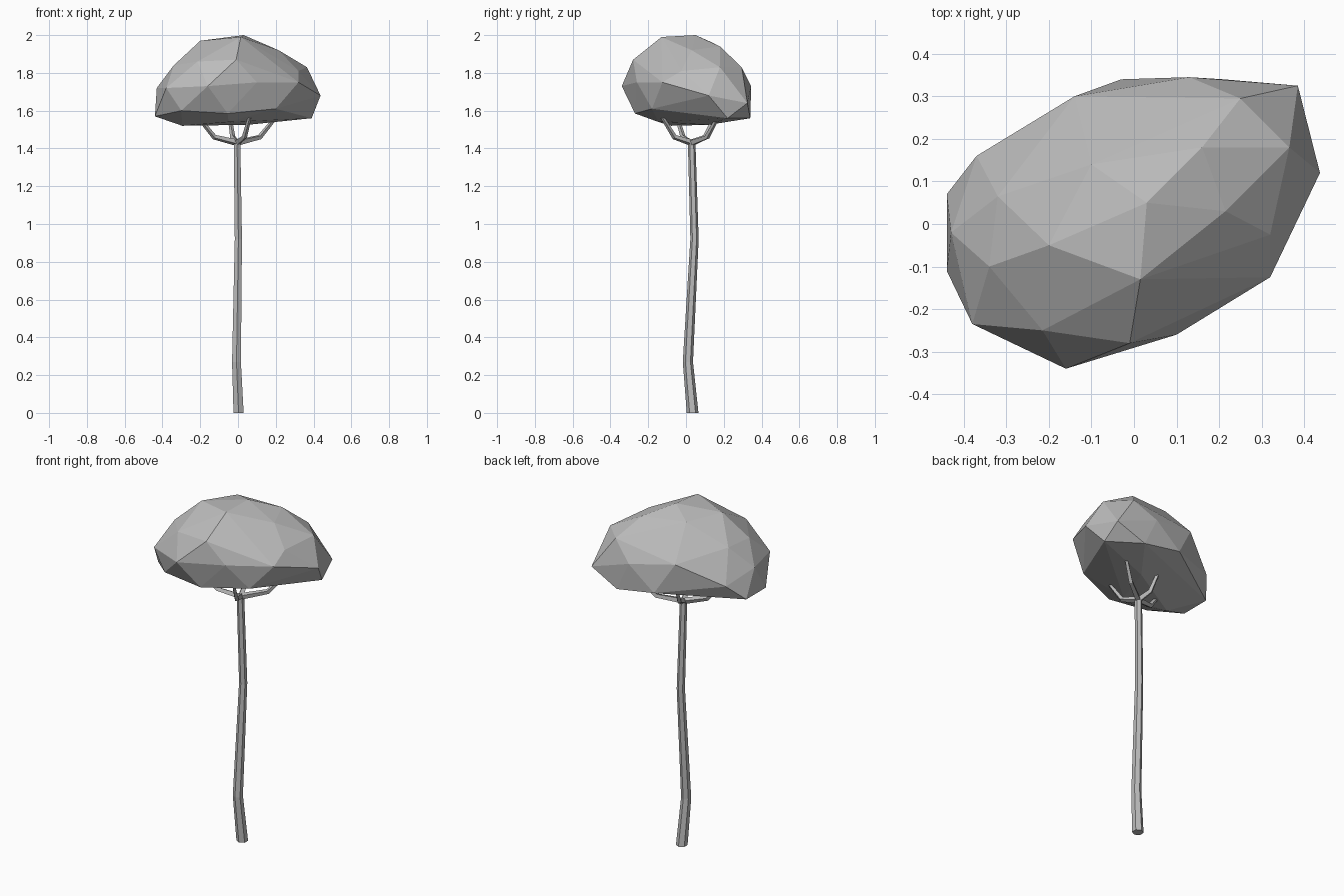
import bpy
import bmesh
from mathutils import Vector

default_cube = bpy.data.objects.get("Cube")
if default_cube:
    bpy.data.objects.remove(default_cube, do_unlink=True)


def make_material(name, colour):
    material = bpy.data.materials.new(name)
    material.use_nodes = True
    material.diffuse_color = colour
    shader = material.node_tree.nodes["Principled BSDF"]
    shader.inputs["Base Color"].default_value = colour
    return material


grey = make_material("plain grey", (0.5, 0.5, 0.5, 1))


def make_object(name, bm):
    """Turn a bmesh into a flat shaded grey object."""
    bmesh.ops.recalc_face_normals(bm, faces=bm.faces)
    mesh = bpy.data.meshes.new(name)
    bm.to_mesh(mesh)
    bm.free()
    mesh.materials.append(grey)
    obj = bpy.data.objects.new(name, mesh)
    bpy.context.scene.collection.objects.link(obj)
    return obj


def make_limb(name, path, radii, sides):
    """Sweep a tapering polygon along a path and cap both ends."""
    bm = bmesh.new()
    points = [Vector(point) for point in path]
    rings = []
    for index, (point, radius) in enumerate(zip(points, radii)):
        before = points[max(index - 1, 0)]
        after = points[min(index + 1, len(points) - 1)]
        direction = (after - before).normalized()
        if index == 0 and sides > 4:
            direction = Vector((0, 0, 1))  # flat cut at the ground
        turn = Vector((0, 0, 1)).rotation_difference(direction).to_matrix().to_4x4()
        turn.translation = point
        ring = bmesh.ops.create_circle(bm, segments=sides, radius=radius, matrix=turn)
        rings.append(ring["verts"])
    for lower, upper in zip(rings, rings[1:]):
        for i in range(sides):
            j = (i + 1) % sides
            bm.faces.new((lower[i], lower[j], upper[j], upper[i]))
    bm.faces.new(rings[0])
    bm.faces.new(rings[-1])
    return make_object(name, bm)


# Crown: convex faceted mass spanned by a few corner points per level
top = [(.03, .05, 2), (-.2, -.05, 1.97), (.015, -.13, 1.99),
       (-.1, .14, 1.96), (.16, .18, 1.94), (.215, .03, 1.92)]
shoulder = [(-.01, -.28, 1.87), (-.215, -.25, 1.86), (-.34, -.1, 1.84),
            (-.32, .065, 1.84), (-.14, .3, 1.78), (.25, .295, 1.83),
            (.365, .18, 1.83), (.32, -.025, 1.81)]
belly = [(.1, -.26, 1.75), (-.16, -.34, 1.73), (-.38, -.235, 1.72),
         (-.43, -.02, 1.72), (-.37, .16, 1.66), (.13, .345, 1.73),
         (.385, .325, 1.64), (.437, .12, 1.68), (.32, -.125, 1.75)]
underside = [(-.3, -.25, 1.6), (-.055, -.27, 1.585), (.2, -.18, 1.61),
             (.39, .22, 1.56), (.21, .34, 1.56), (-.03, .34, 1.6),
             (-.44, .07, 1.57), (-.44, -.11, 1.57), (-.295, -.08, 1.52),
             (-.05, -.145, 1.54), (.05, .12, 1.525)]

crown = bmesh.new()
for corner in top + shoulder + belly + underside:
    crown.verts.new(corner)
hull = bmesh.ops.convex_hull(crown, input=crown.verts)
spare = {v for v in hull["geom_interior"] + hull["geom_unused"]
         if isinstance(v, bmesh.types.BMVert)}
bmesh.ops.delete(crown, geom=list(spare), context="VERTS")
make_object("crown", crown)

# Trunk: gently swaying six sided column
fork = (-.005, .03, 1.43)
make_limb("trunk",
          [(.003, .035, 0), (-.008, .01, .27), (.002, .045, .92), fork],
          [.031, .027, .022, .02], 6)

# Branches: bent limbs from the fork into the crown
tips = {
    "branch_back_left": (.18, .155),
    "branch_back": (-.04, .14),
    "branch_front": (.055, -.11),
    "branch_right": (-.19, -.04),
}
for name, (x, y) in tips.items():
    tip = Vector((x, y, 1.54))
    start = Vector(fork)
    elbow = start.lerp(tip, .65)
    elbow.z = 1.46
    make_limb(name, [start, elbow, tip, tip + (tip - elbow) * .3],
              [.018, .014, .011, .009], 4)
